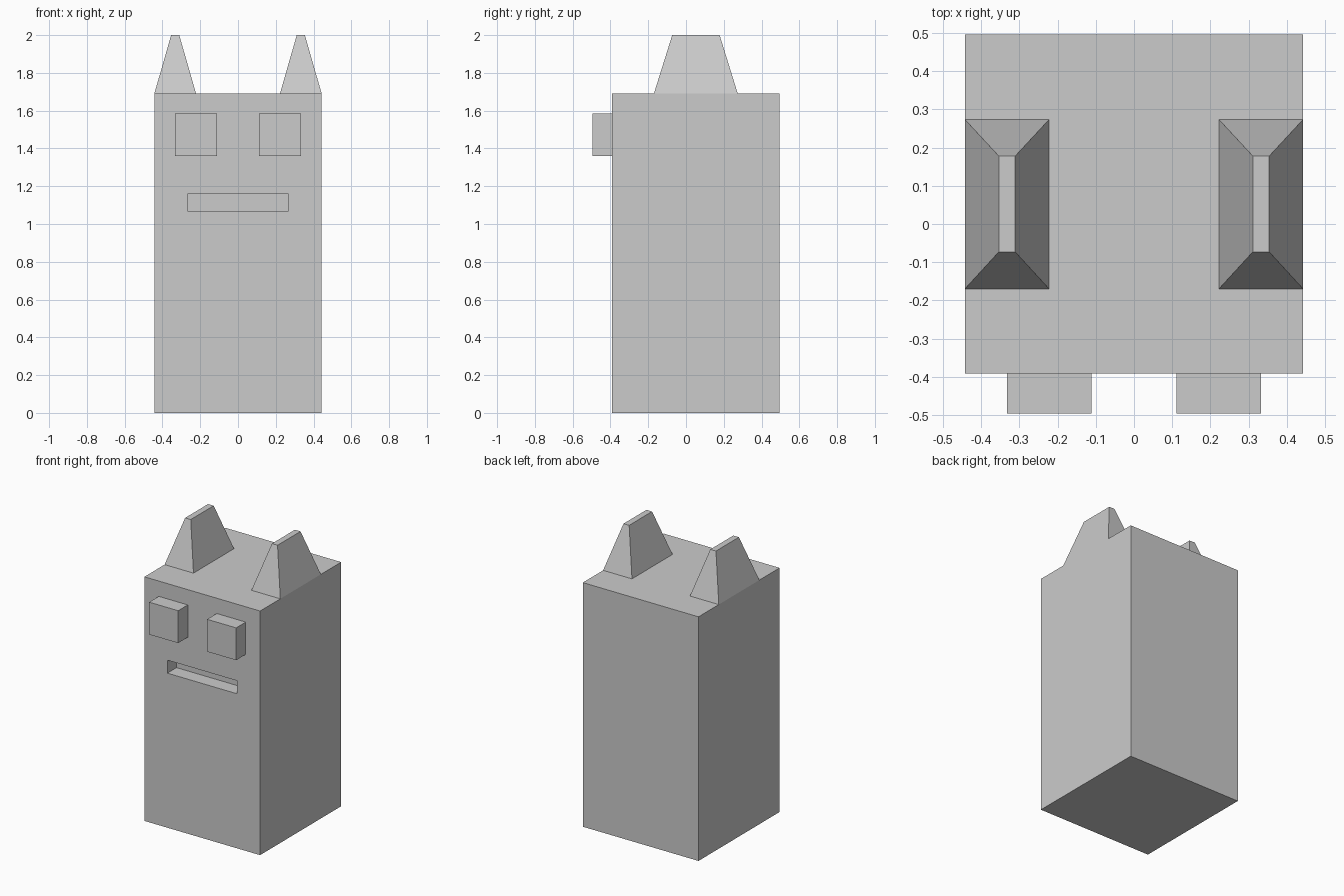
import bpy
import bmesh

if "Cube" in bpy.data.objects:
    bpy.data.objects.remove(bpy.data.objects["Cube"])


def make_block(name, x, y, z, top_x=None, top_y=None):
    """Box from (min, max) ranges; optional top ranges taper it."""
    top_x, top_y = top_x or x, top_y or y
    bm = bmesh.new()
    bmesh.ops.create_cube(bm, size=2)
    for v in bm.verts:
        upper = v.co.z > 0
        xr, yr = (top_x, top_y) if upper else (x, y)
        v.co = (xr[v.co.x > 0], yr[v.co.y > 0], z[upper])
    mesh = bpy.data.meshes.new(name)
    bm.to_mesh(mesh)
    bm.free()
    obj = bpy.data.objects.new(name, mesh)
    bpy.context.collection.objects.link(obj)
    return obj


def mirror_x(obj):
    obj.modifiers.new("mirror", 'MIRROR').use_mirror_merge = False


FRONT, BACK, TOP = -0.391, 0.496, 1.69

# Body with a recessed mouth slot
body = make_block("body", (-0.443, 0.443), (FRONT, BACK), (0, TOP))
cutter = make_block("mouth_cutter", (-0.267, 0.267), (FRONT - 0.1, FRONT + 0.1), (1.07, 1.16))
cutter.hide_render = True
cutter.hide_viewport = True
cut = body.modifiers.new("mouth", 'BOOLEAN')
cut.operation = 'DIFFERENCE'
cut.solver = 'EXACT'
cut.object = cutter

# Protruding square eyes
eyes = make_block("eyes", (0.111, 0.333), (-0.496, FRONT), (1.36, 1.584))
mirror_x(eyes)

# Tapered ears
ears = make_block("ears", (0.222, 0.443), (-0.17, 0.274), (TOP, 2.0),
                  top_x=(0.311, 0.354), top_y=(-0.073, 0.178))
mirror_x(ears)
